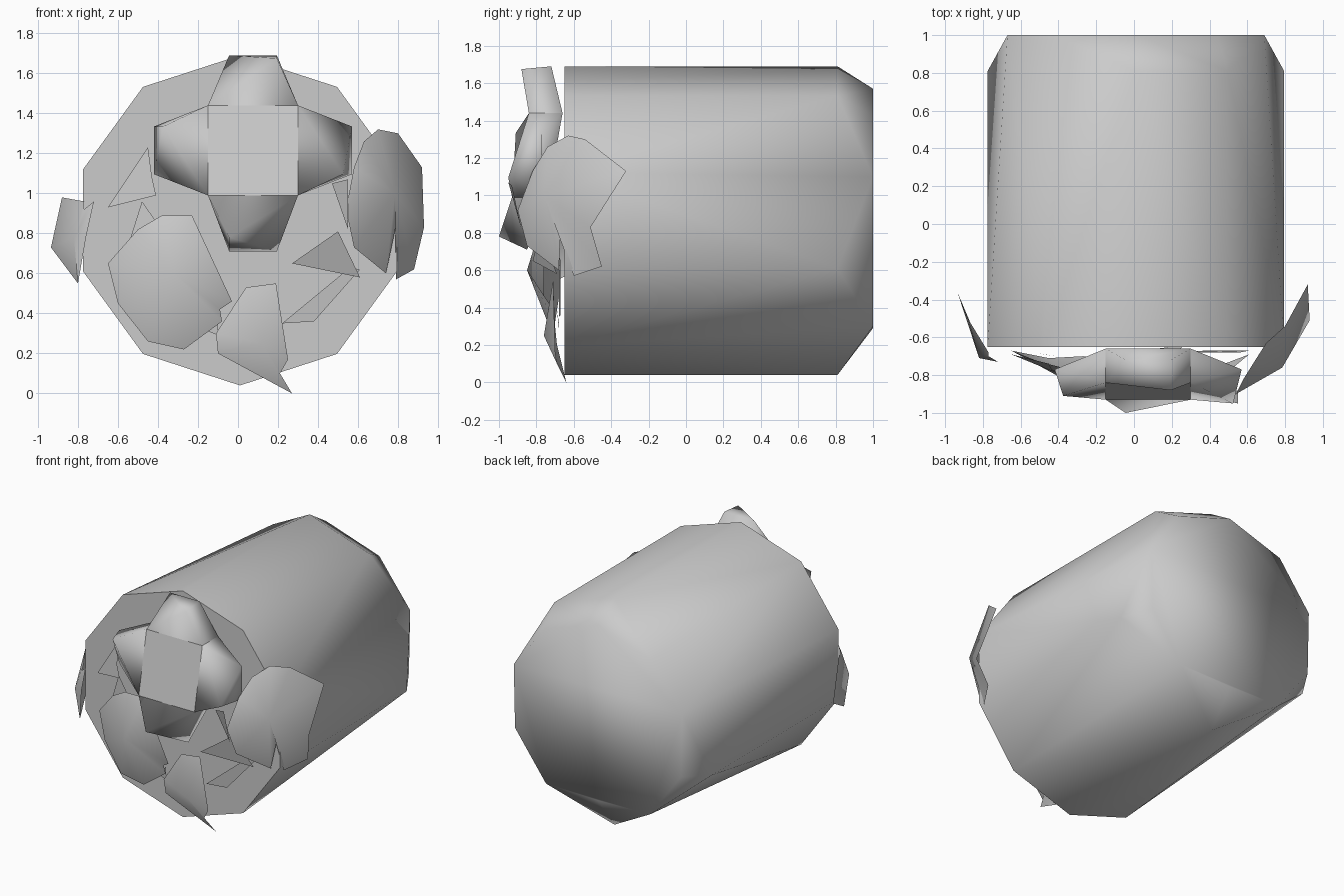
import bpy, bmesh, math
from mathutils import Vector

if "Cube" in bpy.data.objects:
    bpy.data.objects.remove(bpy.data.objects["Cube"])


def finish(name, bm, angle=60):
    bmesh.ops.recalc_face_normals(bm, faces=bm.faces)
    mesh = bpy.data.meshes.new(name)
    bm.to_mesh(mesh)
    bm.free()
    ob = bpy.data.objects.new(name, mesh)
    bpy.context.collection.objects.link(ob)
    bpy.ops.object.select_all(action='DESELECT')
    ob.select_set(True)
    bpy.context.view_layer.objects.active = ob
    bpy.ops.object.shade_smooth_by_angle(angle=math.radians(angle))
    return ob


# log: ten-sided front, rear shoulder with only some corners, irregular back end
def log():
    bm = bmesh.new()
    for i in range(10):
        a = math.radians(90 - 36 * i)           # clockwise from the top
        x, z = 0.01 + 0.825 * math.cos(a), 0.865 + 0.825 * math.sin(a)
        bm.verts.new((x, -0.65, z))
        if i in (0, 1, 3, 5, 7):
            bm.verts.new((x, 0.81, z))
    for x, z in [(0.0, 1.57), (0.43, 1.43), (0.68, 1.1), (0.67, 0.64), (0.42, 0.3)]:
        bm.verts.new((0.01 + x, 1.0, z))
        if x:
            bm.verts.new((0.01 - x, 1.0, z))
    bm.verts.new((0.01, 1.0, 0.29))
    bmesh.ops.convex_hull(bm, input=bm.verts)
    bmesh.ops.dissolve_limit(bm, angle_limit=0.01, verts=bm.verts, edges=bm.edges)
    finish("log", bm, 80)


# flower: square slab, four tapered petals turning like a pinwheel,
# each keeping one front tip while the other tip is folded onto the back
def flower():
    bm = bmesh.new()
    bmesh.ops.create_cube(bm, size=1)
    c = Vector((0.075, -0.79, 1.215))
    for v in bm.verts:
        v.co = Vector((c.x + v.co.x * 0.45, c.y + v.co.y * 0.24, c.z + v.co.z * 0.45))
        if v.co.y < c.y:
            v.co.y = -0.84 if v.co.z > c.z else -0.93
        else:
            v.co.y = -0.66 if v.co.z > c.z else -0.74
    bm.normal_update()
    sides = [f for f in bm.faces if abs((f.calc_center_median() - c).y) < 0.06]
    for f in sides:
        d = f.calc_center_median() - c
        horizontal = abs(d.x) > abs(d.z)
        s = math.copysign(1, d.x if horizontal else d.z)
        new = bmesh.ops.extrude_discrete_faces(bm, faces=[f])['faces'][0]
        for v in new.verts:
            front = v.co.y < c.y - 0.01
            if horizontal:
                front = front and (v.co.z - c.z) * s < 0
                v.co.z = c.z + (v.co.z - c.z) * 0.53
                v.co.x = c.x + s * (0.45 if front else 0.495)
                v.co.y = (-0.95 if s > 0 else -0.91) if front else -0.77
            else:
                front = front and (v.co.x - c.x) * s > 0
                v.co.x = c.x + (v.co.x - c.x) * 0.53
                if s > 0:
                    v.co.y, v.co.z = (-0.88, 1.675) if front else (-0.72, 1.69)
                else:
                    v.co.y, v.co.z = (-1.0, 0.78) if front else (-0.85, 0.71)
    bmesh.ops.remove_doubles(bm, verts=bm.verts, dist=0.001)
    bmesh.ops.triangulate(bm, faces=[f for f in bm.faces if len(f.verts) > 3])
    ob = finish("flower", bm, 110)
    # keep the creases between middle and petals
    me = ob.data
    for e in me.edges:
        p = [me.vertices[i].co for i in e.vertices]
        corner = all(abs(abs(q.x - c.x) - 0.225) < 0.01 and abs(abs(q.z - c.z) - 0.225) < 0.01 for q in p)
        straight = min(abs(p[0].x - p[1].x), abs(p[0].z - p[1].z)) < 0.01
        if corner and straight:
            e.use_edge_sharp = True


# leaf: thin sheet fanned from a raised middle point to its rim
def leaf(name, rim, middle=None):
    bm = bmesh.new()
    vs = [bm.verts.new(p) for p in rim]
    if middle:
        m = bm.verts.new(middle)
        for a, b in zip(vs, vs[1:] + vs[:1]):
            bm.faces.new((m, a, b))
    else:
        bm.faces.new(vs)
    finish(name, bm)


log()
flower()
leaf("leaf_right", [(.54, -.9, .92), (.58, -.82, 1.13), (.63, -.74, 1.26), (.7, -.63, 1.32),
                    (.8, -.54, 1.3), (.92, -.32, 1.13), (.93, -.51, .83), (.88, -.45, .62),
                    (.79, -.6, .57), (.79, -.67, .84), (.74, -.68, .6), (.58, -.85, .73)],
     (.785, -.76, 1.0))
leaf("leaf_left", [(-.88, -.5, .98), (-.77, -.68, .96), (-.77, -.7, .92), (-.72, -.73, .96),
                   (-.76, -.72, .78), (-.8, -.68, .55), (-.935, -.36, .73)], (-.82, -.71, .78))
leaf("leaf_lower_left", [(-.38, -.76, .89), (-.23, -.76, .89), (-.03, -.76, .46), (-.09, -.73, .42),
                         (-.08, -.72, .36), (-.27, -.7, .22), (-.45, -.71, .26), (-.6, -.68, .45),
                         (-.65, -.67, .65), (-.5, -.73, .82)], (-.32, -.85, .6))
leaf("leaf_bottom", [(.04, -.71, .53), (.19, -.71, .55), (.25, -.70, .17), (.21, -.69, .1),
                     (.27, -.64, 0), (-.1, -.69, .2), (-.11, -.70, .3)], (.12, -.76, .25))
leaf("leaf_small_left", [(-.65, -.69, .93), (-.45, -.74, 1.23), (-.43, -.78, 1.08), (-.41, -.78, .99)])
leaf("leaf_small_right", [(.27, -.82, .65), (.5, -.78, .81), (.61, -.69, .58)])
leaf("leaf_back_right", [(.22, -.68, .35), (.56, -.68, .63), (.61, -.67, .62), (.38, -.67, .36)])
leaf("leaf_tip_right", [(.47, -.93, 1.05), (.55, -.95, 1.07), (.55, -.88, .82)])
leaf("leaf_tip_left", [(-.54, -.68, .77), (-.48, -.69, .96), (-.41, -.7, .86)])
leaf("leaf_tip_bottom", [(-.17, -.68, .32), (-.1, -.69, .39), (-.1, -.68, .29)])
